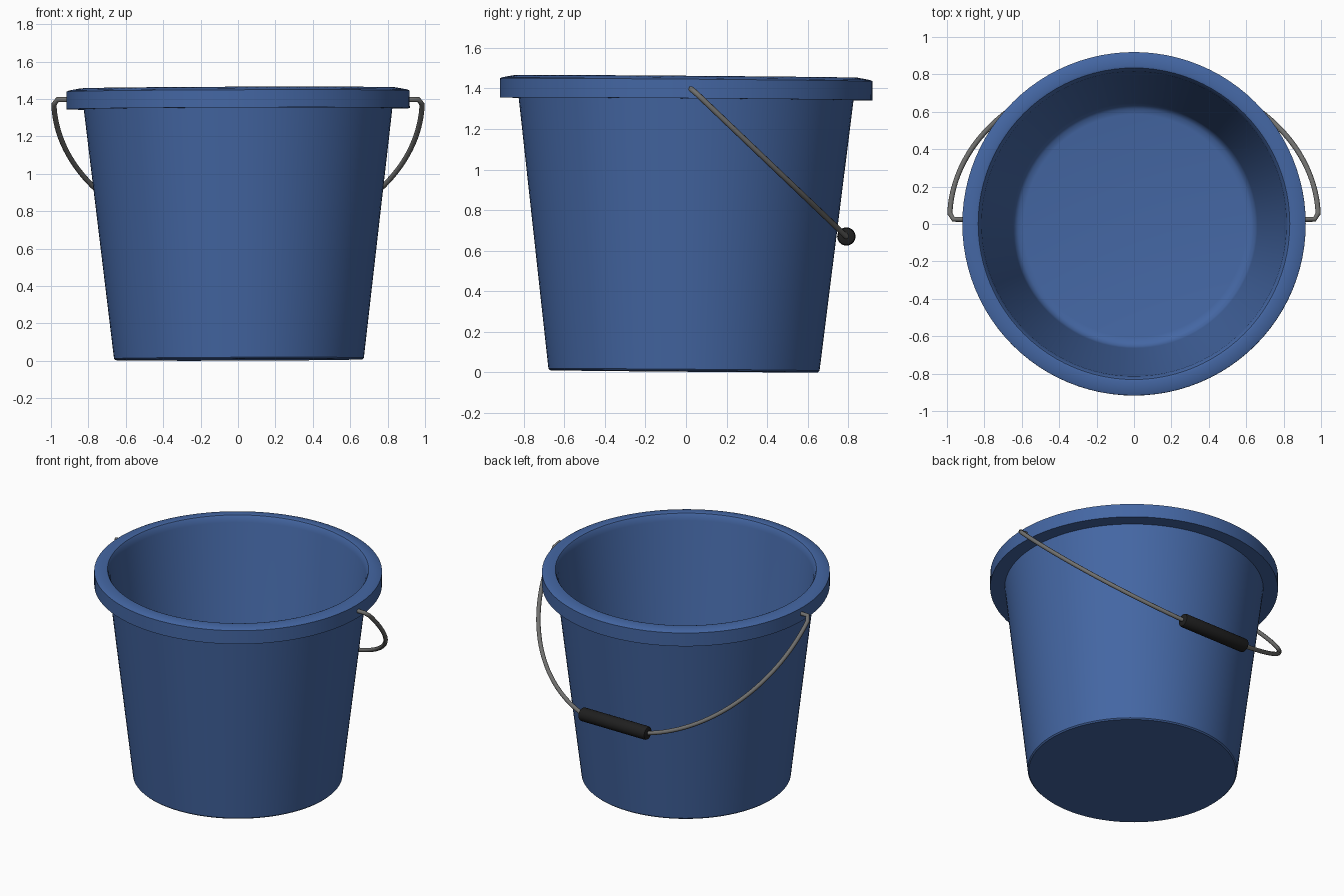
import bpy, bmesh, math
from mathutils import Matrix, Vector

if "Cube" in bpy.data.objects:
    bpy.data.objects.remove(bpy.data.objects["Cube"])


def material(name, rgb):
    m = bpy.data.materials.new(name)
    m.diffuse_color = (*rgb, 1)
    m.use_nodes = True
    m.node_tree.nodes["Principled BSDF"].inputs["Base Color"].default_value = m.diffuse_color
    return m


BLUE = material("blue_plastic", (0.058, 0.135, 0.37))
STEEL = material("grey_wire", (0.16, 0.16, 0.155))
BLACK = material("black_rubber", (0.014, 0.014, 0.014))


def lathe(name, profile, mat, matrix, steps=96):
    """Spin a (radius, height) profile around the local z axis."""
    bm = bmesh.new()
    verts = [bm.verts.new((r, 0, z)) for r, z in profile]
    edges = [bm.edges.new(p) for p in zip(verts, verts[1:])]
    bmesh.ops.spin(bm, geom=verts + edges, cent=(0, 0, 0), axis=(0, 0, 1),
                   angle=math.tau, steps=steps)
    bmesh.ops.remove_doubles(bm, verts=bm.verts, dist=1e-4)
    bmesh.ops.recalc_face_normals(bm, faces=bm.faces)
    mesh = bpy.data.meshes.new(name)
    bm.to_mesh(mesh)
    bm.free()
    mesh.materials.append(mat)
    ob = bpy.data.objects.new(name, mesh)
    bpy.context.collection.objects.link(ob)
    ob.matrix_world = matrix
    bpy.ops.object.select_all(action='DESELECT')
    ob.select_set(True)
    bpy.context.view_layer.objects.active = ob
    bpy.ops.object.shade_smooth_by_angle(angle=math.radians(35))
    return ob


# Bucket: outer wall, overhanging rim and inner wall, leaning very slightly
tilt = (Matrix.Translation((0.005, -0.01, 0.006))
        @ Matrix.Rotation(math.radians(-0.45), 4, 'X')
        @ Matrix.Rotation(math.radians(-0.2), 4, 'Y'))
lathe("bucket", [
    (0, 0), (0.66, 0), (0.668, 0.008), (0.825, 1.342),
    (0.918, 1.342), (0.918, 1.436), (0.905, 1.442), (0.845, 1.453),
    (0.833, 1.449), (0.825, 1.437), (0.815, 1.405),
    (0.655, 0.09), (0.645, 0.06), (0.625, 0.043), (0.595, 0.037), (0, 0.037),
], BLUE, tilt)

# Bail handle: half ellipse hanging down the back, straight inside the grip
pivot, low = Vector((0, 0.03, 1.395)), Vector((0, 0.79, 0.67))
HALF_W, STRAIGHT, N = 0.985, 0.25, 40
end = math.acos(STRAIGHT / HALF_W)
half = [Vector((0.88, 0.025, 1.397)), Vector((0.965, 0.025, 1.397))]
for i in range(1, N + 1):
    a = end * i / N
    p = pivot.lerp(low, math.sin(a) / math.sin(end))
    p.x = HALF_W * math.cos(a)
    half.append(p)
path = half + [Vector((-p.x, p.y, p.z)) for p in reversed(half)]

curve = bpy.data.curves.new("handle_wire", 'CURVE')
curve.dimensions = '3D'
curve.bevel_depth = 0.014
curve.bevel_resolution = 3
curve.use_fill_caps = True
spline = curve.splines.new('POLY')
spline.points.add(len(path) - 1)
for pt, p in zip(spline.points, path):
    pt.co = (*p, 1)
spline.use_smooth = True
curve.materials.append(STEEL)
bpy.context.collection.objects.link(bpy.data.objects.new("handle_wire", curve))

# Grip: rounded cylinder lying along x
L, R, B = 0.26, 0.045, 0.014
side = [(0.0, L), (R - B, L), (R - B * 0.3, L - B * 0.3), (R, L - B)]
lathe("handle_grip", side + [(r, -z) for r, z in reversed(side)], BLACK,
      Matrix.Translation(low) @ Matrix.Rotation(math.pi / 2, 4, 'Y'), 32)
